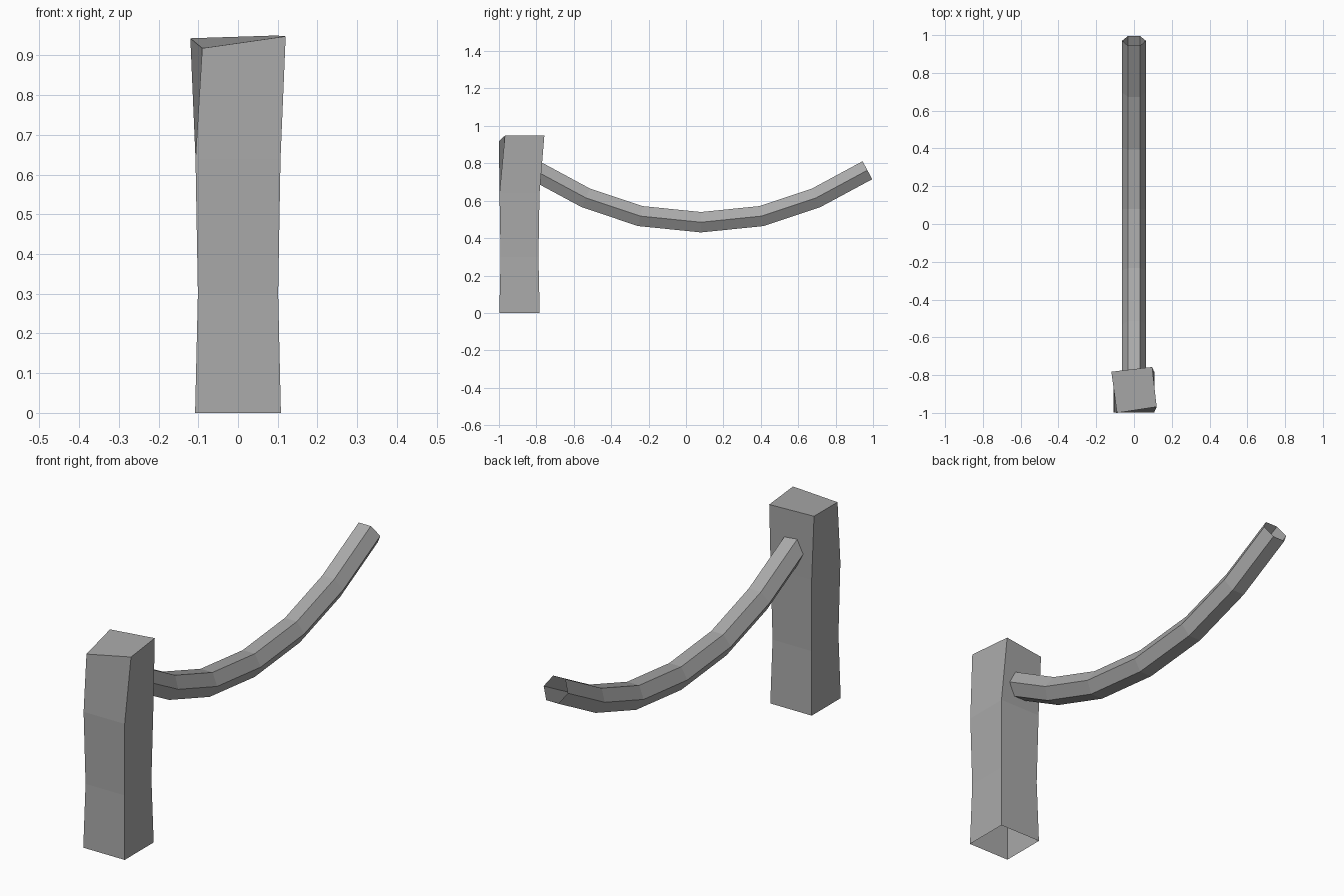
import bpy, bmesh, math
from mathutils import Vector

default = bpy.data.objects.get("Cube")
if default:
    bpy.data.objects.remove(default)


def material(name, rgb):
    m = bpy.data.materials.new(name)
    m.use_nodes = True
    m.diffuse_color = (*rgb, 1)
    m.node_tree.nodes["Principled BSDF"].inputs["Base Color"].default_value = (*rgb, 1)
    return m


def loft(name, rings, mat, cap_end=False):
    """Skin a list of equal-sized point rings, leaving the start open."""
    bm = bmesh.new()
    loops = [[bm.verts.new(p) for p in ring] for ring in rings]
    for a, b in zip(loops, loops[1:]):
        n = len(a)
        for i in range(n):
            j = (i + 1) % n
            bm.faces.new((a[i], a[j], b[j], b[i]))
    if cap_end:
        bm.faces.new(loops[-1])
    bmesh.ops.recalc_face_normals(bm, faces=bm.faces)
    mesh = bpy.data.meshes.new(name)
    bm.to_mesh(mesh)
    bm.free()
    mesh.materials.append(mat)
    obj = bpy.data.objects.new(name, mesh)
    bpy.context.collection.objects.link(obj)
    return obj


grey = material("grey", (0.4, 0.4, 0.4))

# Post: waisted square column, open below, with a twisted uneven top
post_y = -0.89
rings = []
for z, half in ((0, 0.108), (0.3, 0.101), (0.64, 0.107)):
    rings.append([(sx * half, post_y + sy * half, z)
                  for sx, sy in ((-1, -1), (1, -1), (1, 1), (-1, 1))])
rings.append([(-0.09, -1, 0.918), (0.12, -0.968, 0.948),
              (0.096, -0.757, 0.95), (-0.12, -0.782, 0.943)])
loft("post", rings, grey, cap_end=True)

# Rope: open six-sided tube sagging along a mirrored path
mid_y, radius = 0.08, 0.063
half_path = [(0, 0.485), (0.325, 0.518), (0.615, 0.615), (0.89, 0.763)]
path = [Vector((0, mid_y - y, z)) for y, z in reversed(half_path[1:])]
path += [Vector((0, mid_y + y, z)) for y, z in half_path]
rings = []
for i, p in enumerate(path):
    before, after = path[max(i - 1, 0)], path[min(i + 1, len(path) - 1)]
    along = (after - before).normalized()
    side = Vector((1, 0, 0))
    up = side.cross(along)
    rings.append([p + radius * (side * math.cos(k * math.pi / 3) + up * math.sin(k * math.pi / 3))
                  for k in range(6)])
loft("rope", rings, grey)
